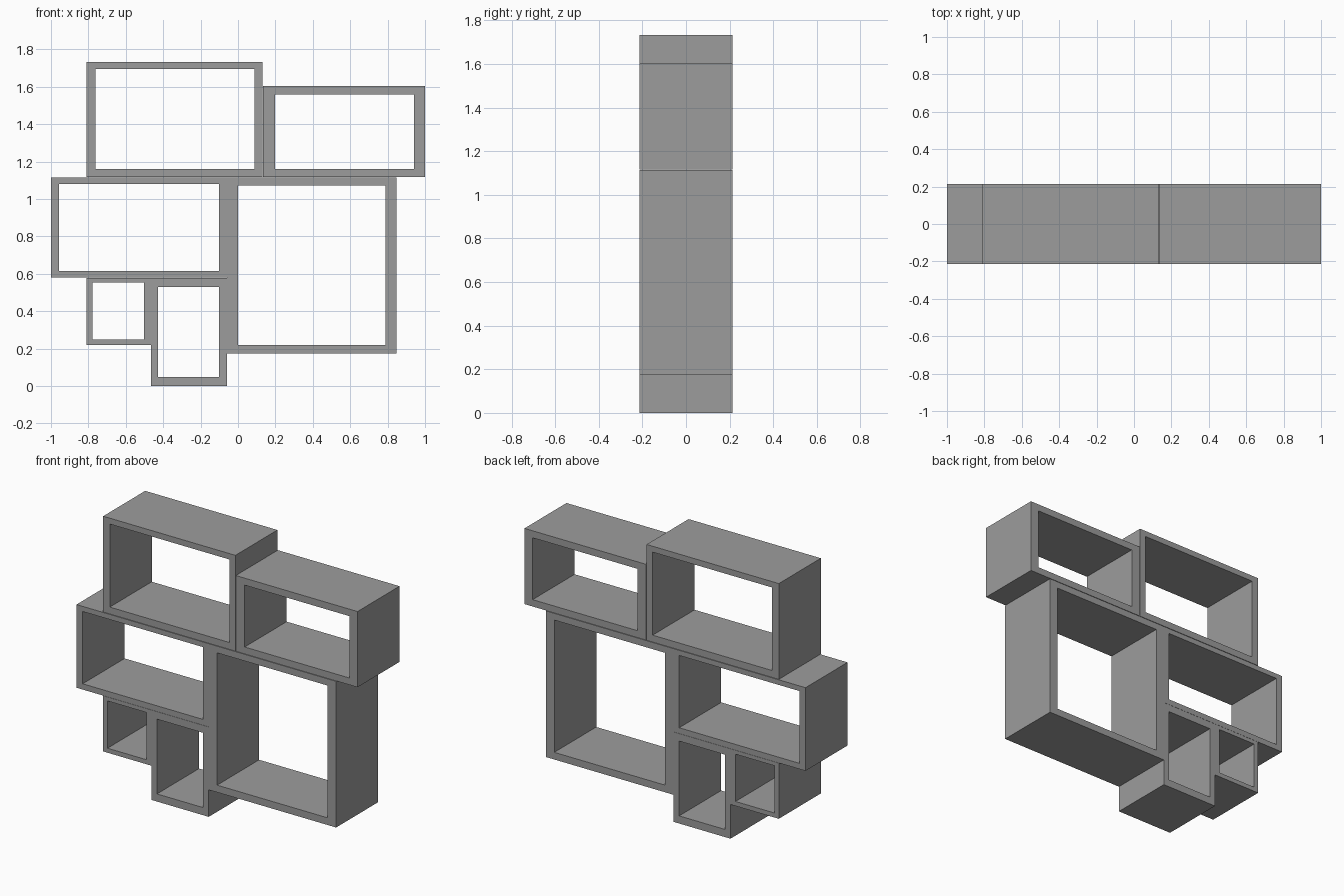
import bpy, bmesh

if "Cube" in bpy.data.objects:
    bpy.data.objects.remove(bpy.data.objects["Cube"])

HALF_DEPTH = 0.2135

dark = bpy.data.materials.new("dark_grey")
dark.diffuse_color = (0.335, 0.335, 0.335, 1)
dark.use_nodes = True
dark.node_tree.nodes["Principled BSDF"].inputs["Base Color"].default_value = dark.diffuse_color


def frame(name, outer, inner):
    """Open box: outer and inner are (x0, x1, z0, z1) rectangles."""
    bm = bmesh.new()
    loops = []
    for x0, x1, z0, z1 in (outer, inner):
        corners = [(x0, z0), (x1, z0), (x1, z1), (x0, z1)]
        loops.append([[bm.verts.new((x, y, z)) for x, z in corners]
                      for y in (-HALF_DEPTH, HALF_DEPTH)])
    (of, ob), (nf, nb) = loops
    for i in range(4):
        j = (i + 1) % 4
        bm.faces.new((of[i], of[j], nf[j], nf[i]))  # front rim
        bm.faces.new((ob[j], ob[i], nb[i], nb[j]))  # back rim
        bm.faces.new((of[j], of[i], ob[i], ob[j]))  # outside
        bm.faces.new((nf[i], nf[j], nb[j], nb[i]))  # inside
    bmesh.ops.recalc_face_normals(bm, faces=bm.faces)
    mesh = bpy.data.meshes.new(name)
    bm.to_mesh(mesh)
    bm.free()
    mesh.materials.append(dark)
    obj = bpy.data.objects.new(name, mesh)
    bpy.context.collection.objects.link(obj)


# Upper row of cubes
frame("shelf_top_left", (-0.81, 0.131, 1.117, 1.733), (-0.763, 0.088, 1.161, 1.695))
frame("shelf_top_right", (0.134, 1.0, 1.117, 1.604), (0.197, 0.942, 1.161, 1.559))
# Middle row
frame("shelf_middle_left", (-1.0, -0.059, 0.579, 1.114), (-0.956, -0.101, 0.616, 1.081))
frame("shelf_large_right", (-0.059, 0.848, 0.174, 1.114), (0.001, 0.788, 0.22, 1.071))
# Lower row
frame("shelf_small_left", (-0.81, -0.466, 0.22, 0.578), (-0.779, -0.502, 0.249, 0.553))
frame("shelf_bottom", (-0.466, -0.059, 0.0, 0.578), (-0.427, -0.101, 0.049, 0.53))
